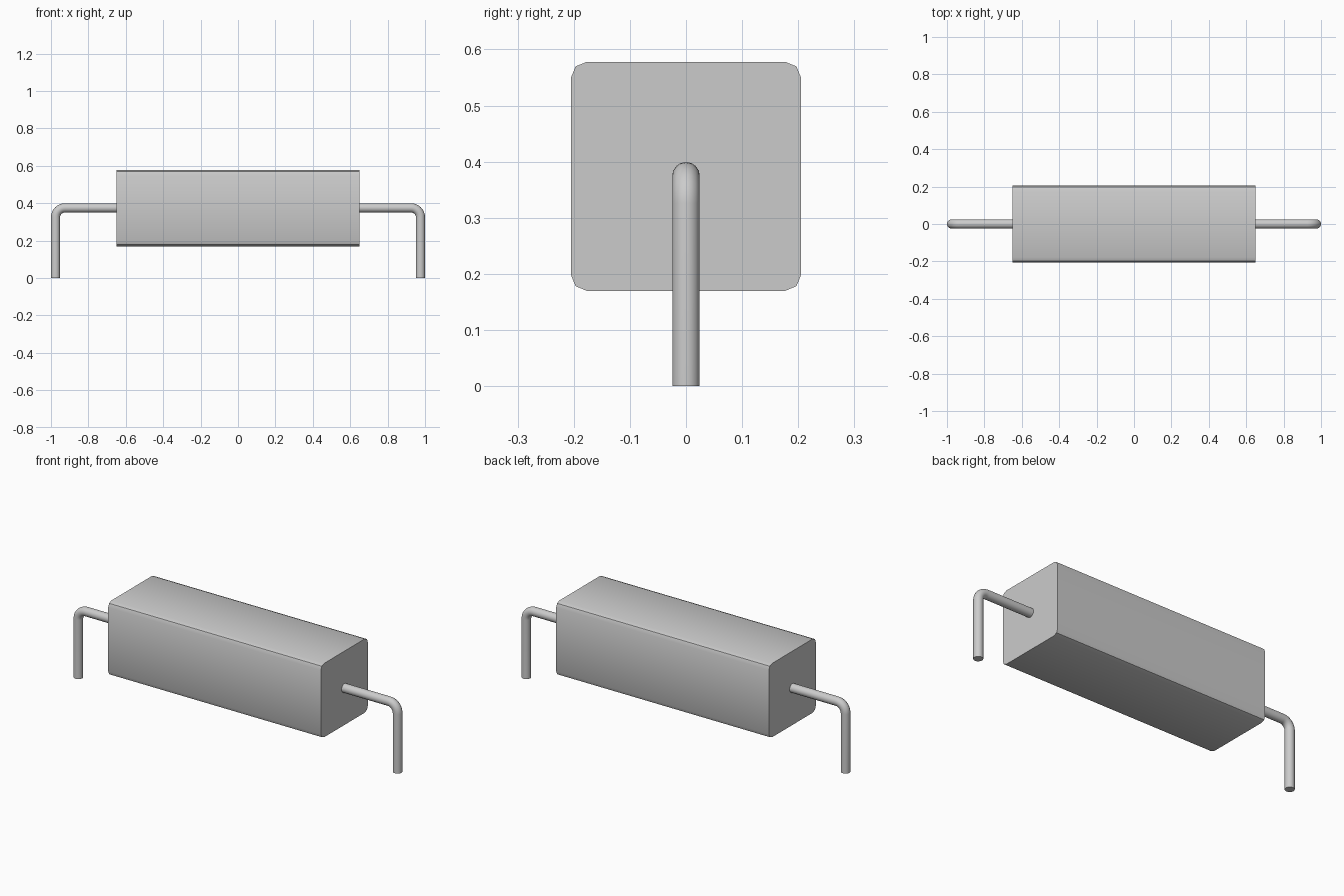
import bpy
import math

cube = bpy.data.objects.get("Cube")
if cube:
    bpy.data.objects.remove(cube, do_unlink=True)

grey = bpy.data.materials.new("plain grey")
grey.use_nodes = True
colour = (0.6, 0.6, 0.6, 1)
grey.diffuse_color = colour
grey.node_tree.nodes["Principled BSDF"].inputs["Base Color"].default_value = colour

HALF_LENGTH = 0.65
BOTTOM, TOP = 0.17, 0.578
WIDTH = 0.41
WIRE_RADIUS = 0.0245
WIRE_HEIGHT = 0.375
BEND = 0.05


def finish(obj):
    """Make obj the only selection, shade it and give it the material."""
    bpy.ops.object.select_all(action='DESELECT')
    obj.select_set(True)
    bpy.context.view_layer.objects.active = obj
    if obj.type == 'CURVE':
        bpy.ops.object.convert(target='MESH')
        obj = bpy.context.object
    obj.data.materials.clear()
    obj.data.materials.append(grey)
    bpy.ops.object.shade_smooth_by_angle(angle=math.radians(30))


# Block with its four long edges rounded
bpy.ops.mesh.primitive_cube_add(size=1, location=(0, 0, (BOTTOM + TOP) / 2))
body = bpy.context.object
body.name = "body"
body.scale = (2 * HALF_LENGTH, WIDTH, TOP - BOTTOM)
bpy.ops.object.transform_apply(location=False, rotation=False, scale=True)
weights = body.data.attributes.new("bevel_weight_edge", 'FLOAT', 'EDGE')
for edge in body.data.edges:
    a, b = (body.data.vertices[i].co for i in edge.vertices)
    weights.data[edge.index].value = float(abs(a.x - b.x) > 0.1)
bevel = body.modifiers.new("rounded long edges", 'BEVEL')
bevel.limit_method = 'WEIGHT'
bevel.width = 0.028
bevel.segments = 2
bpy.ops.object.modifier_apply(modifier=bevel.name)
finish(body)


# Bent wire leads, one at each end
def lead(name, side):
    x = 1 - WIRE_RADIUS
    path = [(HALF_LENGTH - 0.02, WIRE_HEIGHT)]
    for i in range(9):
        a = math.pi / 2 * (1 - i / 8)
        path.append((x - BEND + BEND * math.cos(a),
                     WIRE_HEIGHT - BEND + BEND * math.sin(a)))
    path.append((x, 0))
    curve = bpy.data.curves.new(name, 'CURVE')
    curve.dimensions = '3D'
    curve.bevel_depth = WIRE_RADIUS
    curve.bevel_resolution = 6
    curve.use_fill_caps = True
    spline = curve.splines.new('POLY')
    spline.points.add(len(path) - 1)
    for point, (px, pz) in zip(spline.points, path):
        point.co = (side * px, 0, pz, 1)
    obj = bpy.data.objects.new(name, curve)
    bpy.context.collection.objects.link(obj)
    finish(obj)


lead("left_lead", 1)
lead("right_lead", -1)
